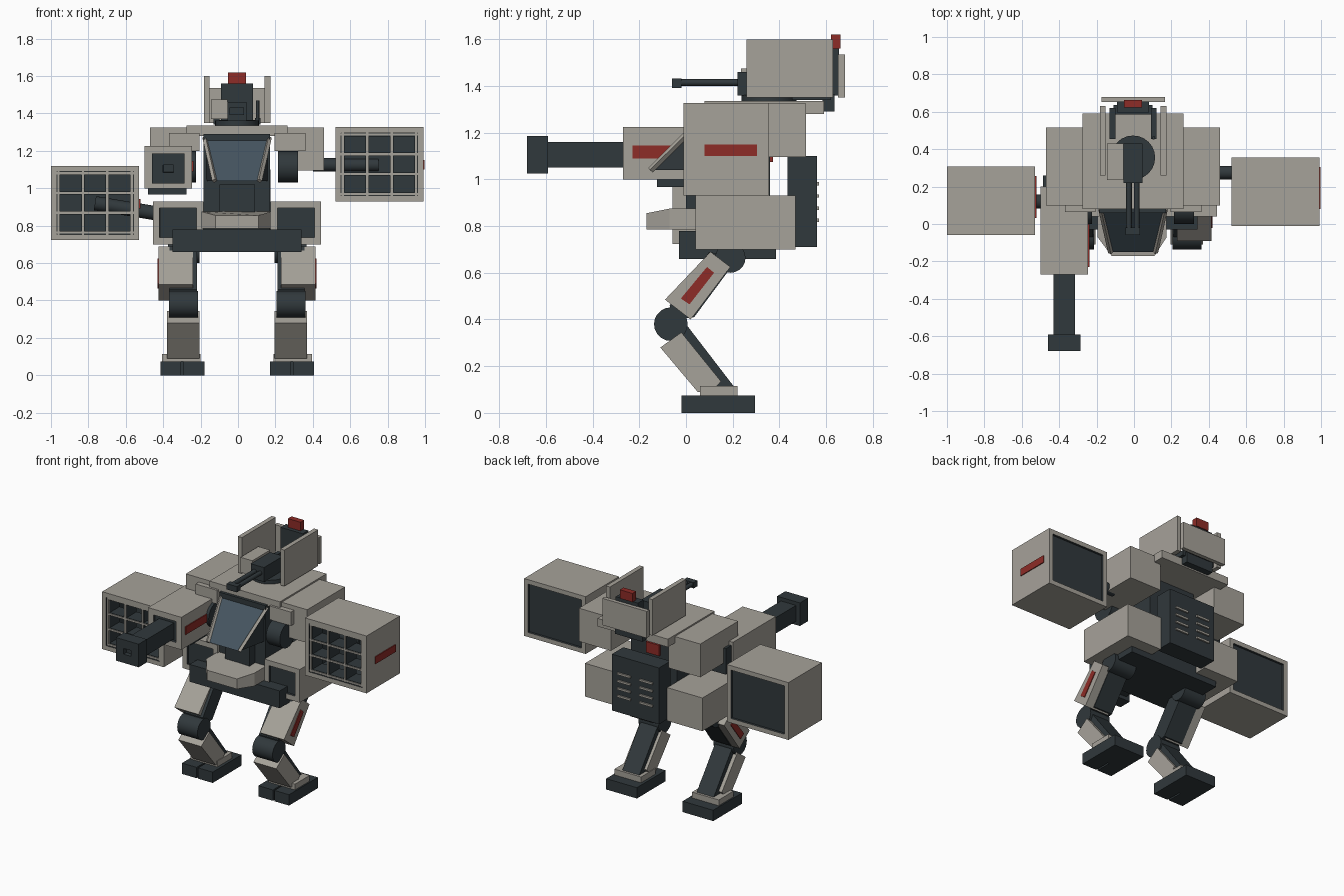
import bpy, bmesh, math
from mathutils import Vector

if "Cube" in bpy.data.objects:
    bpy.data.objects.remove(bpy.data.objects["Cube"])

def material(name, r, g, b):
    m = bpy.data.materials.new(name)
    m.diffuse_color = (r, g, b, 1)
    m.use_nodes = True
    m.node_tree.nodes["Principled BSDF"].inputs["Base Color"].default_value = m.diffuse_color
    return m

GREY = material("armour_grey", 0.38, 0.36, 0.32)
DARK = material("dark_metal", 0.03, 0.04, 0.045)
RED = material("red_marking", 0.27, 0.025, 0.02)
GLASS = material("canopy_glass", 0.06, 0.09, 0.115)
CX = -0.005  # body centre line

def finish(name, bm, *mats):
    bmesh.ops.recalc_face_normals(bm, faces=bm.faces[:])
    me = bpy.data.meshes.new(name)
    bm.to_mesh(me)
    bm.free()
    for m in mats:
        me.materials.append(m)
    ob = bpy.data.objects.new(name, me)
    bpy.context.collection.objects.link(ob)
    return ob

def cube_bm(x, y, z):
    bm = bmesh.new()
    bmesh.ops.create_cube(bm, size=1)
    for v in bm.verts:
        v.co = [a[0] + (c + 0.5) * (a[1] - a[0]) for a, c in zip((x, y, z), v.co)]
    return bm

def box(name, x, y, z, mat=GREY):
    return finish(name, cube_bm(x, y, z), mat)

def recess(bm, direction, border, depth):
    # inset the face on one side and push it inward; the hollow is dark
    f = max(bm.faces, key=lambda p: p.calc_center_median().dot(Vector(direction)))
    bmesh.ops.inset_individual(bm, faces=[f], thickness=border, use_even_offset=True)
    r = bmesh.ops.inset_individual(bm, faces=[f], thickness=0.001, depth=-depth)
    for p in r["faces"] + [f]:
        p.material_index = 1

def prism(name, pts, x, mat=GREY, axis="x"):
    # profile in (y, z) extruded along x, or in (x, y) extruded along z
    place = (lambda p, t: (t, *p)) if axis == "x" else (lambda p, t: (*p, t))
    bm = bmesh.new()
    a = [bm.verts.new(place(p, x[0])) for p in pts]
    b = [bm.verts.new(place(p, x[1])) for p in pts]
    bm.faces.new(a)
    bm.faces.new(b)
    for i in range(len(pts)):
        j = (i + 1) % len(pts)
        bm.faces.new((a[i], a[j], b[j], b[i]))
    return finish(name, bm, mat)

def rod(name, p, q, r, mat=DARK, n=20, smooth=True):
    p, q = Vector(p), Vector(q)
    d = q - p
    bm = bmesh.new()
    bmesh.ops.create_cone(bm, cap_ends=True, segments=n, radius1=r, radius2=r, depth=d.length)
    bm.transform(d.to_track_quat("Z", "Y").to_matrix().to_4x4())
    bmesh.ops.translate(bm, verts=bm.verts, vec=(p + q) / 2)
    if smooth:
        for f in bm.faces:
            f.smooth = len(f.verts) == 4
    return finish(name, bm, mat)

def sym(s, a, b):
    return tuple(sorted((CX + s * a, CX + s * b)))

# Legs, hips and shoulders, both sides
for s, side in ((1, "right"), (-1, "left")):
    bm = cube_bm(sym(s, 0.055 + 0.07, 0.24), (0, 1), (0, 1))
    bm.free()
    fx = sym(s, 0.175, 0.41)
    box(side + "_foot", fx, (0.09, 0.295), (0, 0.075), DARK)
    mid = (fx[0] + fx[1]) / 2
    box(side + "_toe_a", (fx[0], mid - 0.006), (-0.02, 0.09), (0, 0.075), DARK)
    box(side + "_toe_b", (mid + 0.006, fx[1]), (-0.02, 0.09), (0, 0.075), DARK)
    box(side + "_ankle", sym(s, 0.195, 0.40), (0.06, 0.22), (0.075, 0.115))
    prism(side + "_calf", [(-0.06, 0.34), (0.0, 0.38), (0.215, 0.10), (0.12, 0.09)], sym(s, 0.22, 0.35), DARK)
    prism(side + "_shin_armour", [(-0.11, 0.28), (-0.02, 0.345), (0.15, 0.135), (0.11, 0.09), (0.05, 0.09)], sym(s, 0.20, 0.375))
    rod(side + "_knee", (CX + s * 0.21, -0.065, 0.38), (CX + s * 0.365, -0.065, 0.38), 0.072)
    prism(side + "_thigh", [(0.10, 0.69), (0.22, 0.66), (0.035, 0.41), (-0.06, 0.40), (-0.07, 0.46)], sym(s, 0.215, 0.36), DARK)
    prism(side + "_thigh_armour", [(0.105, 0.69), (0.19, 0.625), (0.02, 0.40), (-0.09, 0.485)], sym(s, 0.235, 0.42))
    prism(side + "_thigh_stripe", [(0.09, 0.625), (0.12, 0.60), (0.015, 0.465), (-0.022, 0.49)], sym(s, 0.415, 0.425), RED)
    rod(side + "_hip", (CX + s * 0.20, 0.19, 0.665), (CX + s * 0.37, 0.19, 0.665), 0.065)
    bm = cube_bm(sym(s, 0.18, 0.45), (0.04, 0.47), (0.70, 0.93))
    recess(bm, (0, -50, 0), 0.036, 0.015)
    finish(side + "_hip_box", bm, GREY, DARK)
    box(side + "_shoulder", sym(s, 0.22, 0.465), (0.10, 0.515), (1.095, 1.325))
    box(side + "_brow_block", sym(s, 0.20, 0.365), (0.065, 0.12), (1.20, 1.295))
    rod(side + "_shoulder_joint", (CX + s * 0.22, 0.085, 1.115), (CX + s * 0.325, 0.085, 1.115), 0.085)

# Pelvis, core and chest plate
box("pelvis", (-0.35, 0.34), (-0.03, 0.385), (0.66, 0.78), DARK)
box("torso_core", (-0.185, 0.17), (0.06, 0.36), (0.76, 1.29), DARK)
box("chest_top_plate", (-0.275, 0.265), (0.08, 0.59), (1.28, 1.335))
box("rear_core_light", (-0.055, 0.045), (0.34, 0.372), (1.075, 1.15), RED)
box("cockpit_seat", (-0.10, 0.09), (0.0, 0.07), (0.87, 1.02), DARK)

# Chin with bevelled nose
chin = prism("chin_armour", [(-0.195, 0.06), (0.175, 0.06), (0.175, -0.07), (0.11, -0.17), (-0.12, -0.17), (-0.195, -0.07)], (0.785, 0.875), GREY, "z")
for v in chin.data.vertices:
    if v.co.z > 0.8 and v.co.y < -0.1:
        v.co.z = 0.855

# Canopy wedge: glass in front, dark sides and back, grey struts
bm = bmesh.new()
corners = [(CX + sx * w, y, z) for w, y, z in ((0.12, -0.15, 1.04), (0.165, 0.06, 1.255), (0.165, 0.075, 1.04)) for sx in (-1, 1)]
v = [bm.verts.new(c) for c in corners]
for ids in ((0, 1, 3, 2), (2, 3, 5, 4), (4, 5, 1, 0), (0, 2, 4), (1, 5, 3)):
    f = bm.faces.new([v[i] for i in ids])
    f.material_index = 0 if ids == (0, 1, 3, 2) else 1
finish("canopy", bm, GLASS, DARK)
for s in (-1, 1):
    rod("canopy_strut", (CX + s * 0.12, -0.152, 1.04), (CX + s * 0.172, 0.08, 1.27), 0.014, GREY, 4, False)

# Backpack with two columns of vents
prism("backpack", [(0.435, 0.71), (0.56, 0.71), (0.56, 1.10), (0.435, 1.10)], (-0.185, 0.175), DARK)
for c in (-0.085, 0.085):
    for i in range(4):
        z = 0.825 + 0.052 * i
        box("backpack_vent", (CX + c - 0.05, CX + c + 0.05), (0.555, 0.57), (z - 0.007, z + 0.007))

# Missile pods, the left one is a lowered copy of the right one
for name, x0, y0, z0 in (("right_pod", 0.52, -0.01, 0.93), ("left_pod", -1.0, -0.058, 0.723)):
    X, Y, Z = (x0, x0 + 0.472), (y0, y0 + 0.365), (z0, z0 + 0.397)
    bm = cube_bm(X, Y, Z)
    recess(bm, (0, -50, 0), 0.031, 0.27)
    recess(bm, (0, 50, 0), 0.031, 0.015)
    finish(name, bm, GREY, DARK)
    for i in range(4):
        x = x0 + 0.04 + i * 0.1307
        z = z0 + 0.04 + i * 0.1057
        dx, dz = X[0] + 0.031, Z[0] + 0.031
        box(name + "_divider_upright", (x - 0.009, x + 0.009), (y0 + 0.012, y0 + 0.12), (dz, Z[1] - 0.031), DARK)
        box(name + "_divider_level", (dx, X[1] - 0.031), (y0 + 0.012, y0 + 0.12), (z - 0.009, z + 0.009), DARK)
        box(name + "_trim_upright", (x - 0.006, x + 0.006), (y0 + 0.006, y0 + 0.014), (dz, Z[1] - 0.031))
        box(name + "_trim_level", (dx, X[1] - 0.031), (y0 + 0.006, y0 + 0.014), (z - 0.006, z + 0.006))
    box(name + "_stripe", (X[1] - 0.002, X[1] + 0.006), (y0 + 0.09, y0 + 0.315), (z0 + 0.17, z0 + 0.22), RED)
rod("right_pod_arm", (0.40, 0.275, 1.125), (0.75, 0.275, 1.125), 0.036)
rod("left_pod_arm", (-0.40, 0.12, 0.86), (-0.765, 0.12, 0.92), 0.038)

# Gun arm on the left
bm = cube_bm((-0.50, -0.245), (-0.27, 0.20), (1.0, 1.225))
recess(bm, (0, -50, 0), 0.04, 0.02)
finish("gun_arm", bm, GREY, DARK)
box("gun_arm_stripe", (-0.246, -0.239), (-0.23, 0.0), (1.09, 1.145), RED)
box("gun_barrel", (-0.43, -0.315), (-0.60, -0.24), (1.05, 1.16), DARK)
bm = cube_bm((-0.46, -0.285), (-0.68, -0.59), (1.025, 1.185))
recess(bm, (0, -50, 0), 0.06, 0.03)
finish("gun_muzzle", bm, DARK, DARK)
box("gun_magazine", (-0.48, -0.275), (-0.125, 0.06), (0.968, 1.005), DARK)
box("gun_arm_rear_cap", (-0.487, -0.26), (0.20, 0.26), (1.02, 1.20), DARK)

# Roof turret
rod("turret_ring", (CX, 0.355, 1.33), (CX, 0.355, 1.362), 0.118, DARK, 24)
box("turret_housing", (-0.055, 0.045), (0.22, 0.43), (1.36, 1.46), DARK)
box("turret_ammo_box", (-0.145, -0.055), (0.235, 0.43), (1.37, 1.475))
for x in (-0.027, 0.015):
    rod("turret_barrel", (x, -0.04, 1.415), (x, 0.24, 1.415), 0.015, DARK, 12)
box("turret_muzzle", (-0.045, 0.033), (-0.06, -0.02), (1.392, 1.432), DARK)
rod("turret_antenna", (0.105, 0.46, 1.36), (0.105, 0.46, 1.47), 0.009, DARK, 8)
for s, side in ((1, "right"), (-1, "left")):
    box(side + "_turret_shield", sym(s, 0.147, 0.178), (0.26, 0.63), (1.35, 1.60))
    box(side + "_turret_rail", sym(s, 0.095, 0.125), (0.455, 0.62), (1.34, 1.375), DARK)
box("turret_rear_post", (-0.09, 0.08), (0.595, 0.655), (1.36, 1.56), DARK)
box("turret_rear_foot", (-0.11, 0.10), (0.585, 0.635), (1.29, 1.365), DARK)
box("turret_back_plate", (-0.175, 0.165), (0.652, 0.68), (1.35, 1.535))
box("turret_beacon", (-0.053, 0.043), (0.622, 0.662), (1.56, 1.62), RED)
